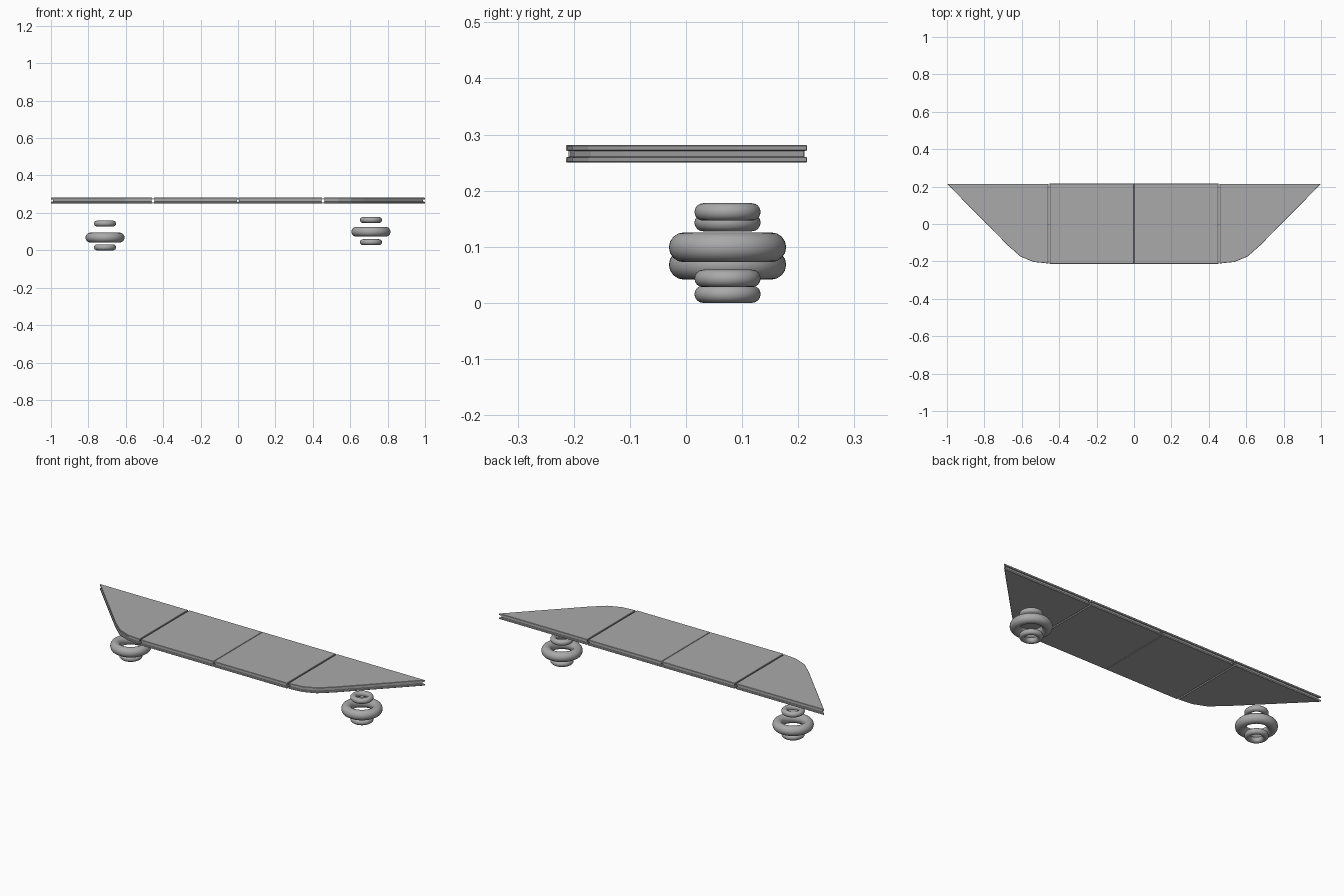
import bpy, bmesh
from mathutils import Vector

if "Cube" in bpy.data.objects:
    bpy.data.objects.remove(bpy.data.objects["Cube"])

gray = bpy.data.materials.new("plain_gray")
gray.diffuse_color = (0.4, 0.4, 0.4, 1)
gray.use_nodes = True
gray.node_tree.nodes["Principled BSDF"].inputs["Base Color"].default_value = gray.diffuse_color


def inset(points, d):
    """Move every edge of a counter-clockwise outline inward by d."""
    out = []
    for i, p in enumerate(points):
        a = (p - points[i - 1]).normalized()
        b = (points[(i + 1) % len(points)] - p).normalized()
        na, nb = Vector((-a.y, a.x)), Vector((-b.y, b.x))
        out.append(p + (na + nb) * d / (1 + na.dot(nb)))
    return out


# Edge section of a deck panel: (height, inset), two lips with a groove between
EDGE = [(0.250, 0.0015), (0.2515, 0), (0.2590, 0), (0.2605, 0.005),
        (0.2705, 0.005), (0.2720, 0), (0.2795, 0), (0.281, 0.0015)]


def panel(name, outline):
    pts = [Vector(p) for p in outline]
    bm = bmesh.new()
    rings = [[bm.verts.new((p.x, p.y, z)) for p in inset(pts, d)] for z, d in EDGE]
    n = len(pts)
    for lo, hi in zip(rings, rings[1:]):
        for i in range(n):
            j = (i + 1) % n
            bm.faces.new((lo[i], lo[j], hi[j], hi[i]))
    bm.faces.new(rings[0][::-1])
    bm.faces.new(rings[-1])
    me = bpy.data.meshes.new(name)
    bm.to_mesh(me)
    bm.free()
    me.materials.append(gray)
    bpy.context.collection.objects.link(bpy.data.objects.new(name, me))


def ring(name, x, z, radius, tube):
    bpy.ops.mesh.primitive_torus_add(location=(x, 0.074, z), major_radius=radius - tube,
                                     minor_radius=tube, major_segments=48, minor_segments=16)
    ob = bpy.context.object
    ob.name = name
    ob.data.materials.append(gray)
    bpy.ops.object.shade_smooth()


# Deck: two middle panels and two pointed ends with a rounded front corner
MIDDLE = [(0.001, -0.214), (0.451, -0.214), (0.451, 0.216), (0.001, 0.216)]
END = [(0.458, -0.211), (0.537, -0.203), (0.607, -0.174), (0.675, -0.114),
       (1.0, 0.215), (0.458, 0.215)]
for side, s in (("left", -1), ("right", 1)):
    for part, shape in (("middle_panel", MIDDLE), ("end_panel", END)):
        panel(f"{side}_{part}", [(s * x, y) for x, y in shape][::s])

# Wheel stacks: a large ring between two small ones, left stack sits lower
for side, x, heights in (("left", -0.711, (0.0155, 0.068, 0.143)),
                         ("right", 0.711, (0.0435, 0.099, 0.162))):
    ring(f"{side}_lower_ring", x, heights[0], 0.059, 0.0155)
    ring(f"{side}_wheel_ring", x, heights[1], 0.1045, 0.0265)
    ring(f"{side}_upper_ring", x, heights[2], 0.059, 0.0155)
